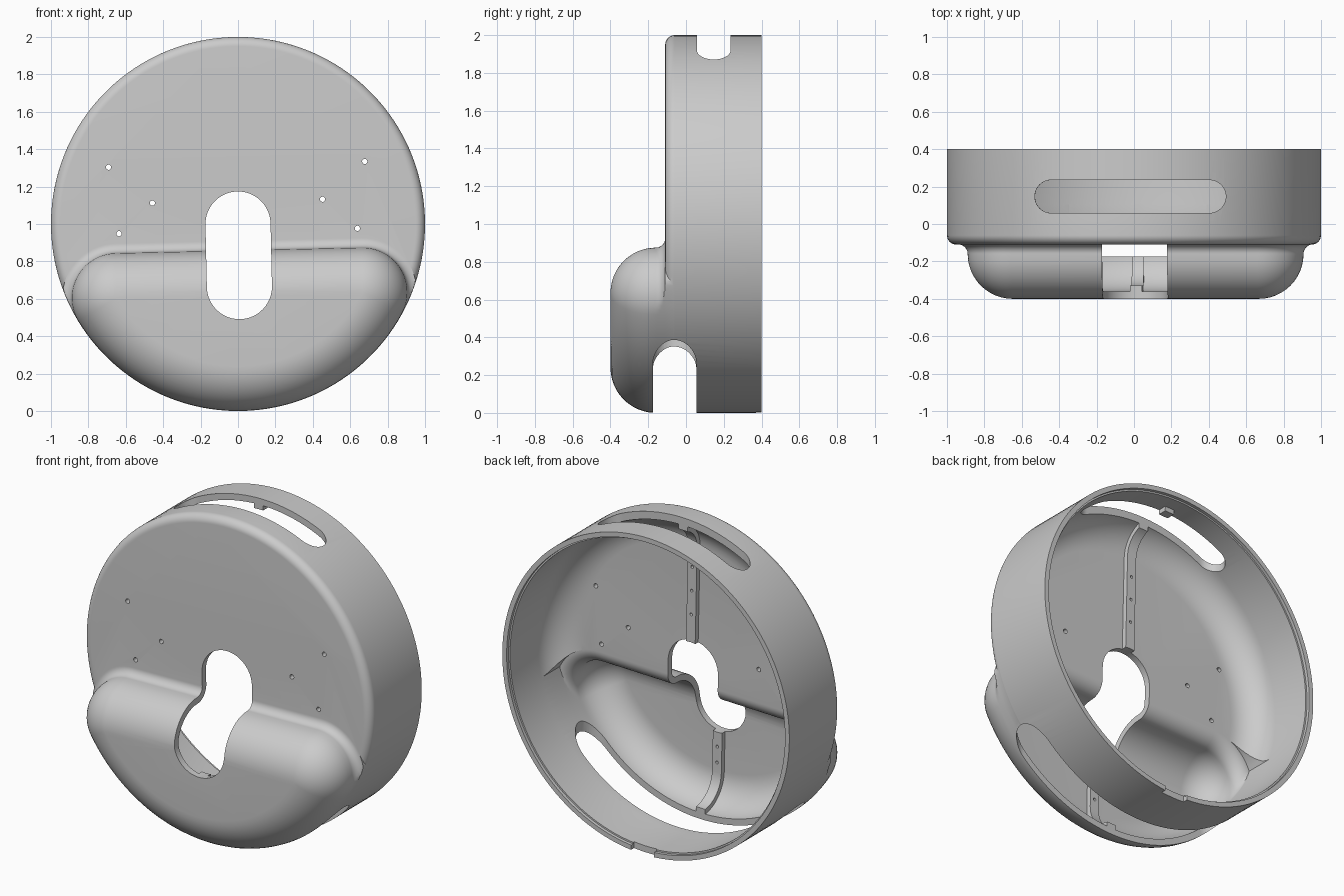
import bpy, bmesh
from math import sin, cos, pi, radians, atan2, sqrt, hypot

if "Cube" in bpy.data.objects:
    bpy.data.objects.remove(bpy.data.objects["Cube"])


def loft(name, rings):
    """Closed solid through rings with equal point counts."""
    bm = bmesh.new()
    vs = [[bm.verts.new(p) for p in ring] for ring in rings]
    n = len(vs[0])
    for a, b in zip(vs, vs[1:]):
        for i in range(n):
            j = (i + 1) % n
            bm.faces.new((a[i], a[j], b[j], b[i]))
    bm.faces.new(vs[0][::-1])
    bm.faces.new(vs[-1])
    bmesh.ops.remove_doubles(bm, verts=bm.verts, dist=1e-5)
    bmesh.ops.recalc_face_normals(bm, faces=bm.faces)
    me = bpy.data.meshes.new(name)
    bm.to_mesh(me)
    bm.free()
    ob = bpy.data.objects.new(name, me)
    bpy.context.collection.objects.link(ob)
    return ob


def disc(name, profile, n=144):
    """Turned solid around the y axis from (y, radius) pairs."""
    return loft(name, [[(r * cos(2 * pi * i / n), y, r * sin(2 * pi * i / n))
                        for i in range(n)] for y, r in profile])


def bulge(name, R, f, back, limit):
    """Disc segment swollen by a ball of radius R, flared by f where it meets the plate."""
    core, line, mid = 0.76, -0.38, -0.16
    cx = sqrt(core ** 2 - line ** 2)
    a = atan2(line, cx)

    def ring(y, rho):
        pts = [((core + rho) * cos(t), (core + rho) * sin(t))
               for t in (-pi - a + (pi + 2 * a) * i / 64 + 2 * pi for i in range(64))]
        k = 20
        for side, t0 in ((1, a), (-1, pi / 2)):
            pts += [(side * cx + rho * cos(t), line + rho * sin(t))
                    for t in (t0 + (pi / 2 - a) * i / k for i in range(k + 1))]
        out = []
        for x, z in pts:
            s = min(1, limit / hypot(x, z))
            out.append((x * s, y, z * s))
        return out

    q = [pi / 2 * i / 12 for i in range(13)]
    layers = [(back, R + f)]
    layers += [(mid + f * cos(t), R + f - f * sin(t)) for t in q]
    layers += [(mid - R * sin(t), R * cos(t)) for t in q[1:]]
    return loft(name, [ring(y, max(r, 0)) for y, r in layers])


def stadium(u0, v0, u1, v1, r, n=24):
    """Outline of a slot between two centres."""
    d = atan2(v1 - v0, u1 - u0)
    return [(u + r * cos(d + s + pi * i / n), v + r * sin(d + s + pi * i / n))
            for u, v, s in ((u1, v1, -pi / 2), (u0, v0, pi / 2)) for i in range(n + 1)]


def prism(name, pts, axis, lo, hi):
    put = {'x': lambda u, v, w: (w, u, v), 'y': lambda u, v, w: (u, w, v),
           'z': lambda u, v, w: (u, v, w)}[axis]
    return loft(name, [[put(u, v, w) for u, v in pts] for w in (lo, hi)])


def combine(target, tool, op):
    m = target.modifiers.new(op, 'BOOLEAN')
    m.object, m.operation, m.solver = tool, op, 'EXACT'
    bpy.context.view_layer.objects.active = target
    bpy.ops.object.modifier_apply(modifier=m.name)
    bpy.data.objects.remove(tool)


def box(u0, u1, v0, v1):
    return [(u0, v0), (u1, v0), (u1, v1), (u0, v1)]


arc = [pi / 2 * i / 10 for i in range(11)]

# Outer form: round drum with soft front edge, plus the swollen lower front
shell = disc("housing_shell", [(-0.06 - 0.05 * cos(t), 0.95 + 0.05 * sin(t)) for t in arc] + [(0.4, 1.0)])
combine(shell, bulge("bulge_outer", 0.24, 0.05, 0.0, 0.999), 'UNION')

# Hollow interior, open at the back with a stepped rim
combine(shell, disc("cavity", [(0.11 - 0.18 * cos(t), 0.78 + 0.18 * sin(t)) for t in arc]
                    + [(0.38, 0.96), (0.38, 0.97), (0.5, 0.97)]), 'DIFFERENCE')
combine(shell, bulge("bulge_inner", 0.20, 0.09, 0.11, 0.9595), 'DIFFERENCE')


# Inner ribs following the shell on the centre line
def rib(name, path):
    outer, inner = path(-0.012), path(0.03)
    combine(shell, prism(name, outer + inner[::-1], 'x', -0.032, 0.032), 'UNION')


rib("upper_rib", lambda d: [(0.29, 0.96 - d)]
    + [(0.11 - (0.18 - d) * sin(t), 0.78 + (0.18 - d) * cos(t)) for t in arc]
    + [(-0.07 + d, 0.1)])
rib("lower_rib", lambda d: [(-0.16 - (0.20 - d) * sin(t), -0.76 - (0.20 - d) * cos(t)) for t in arc]
    + [(-0.36 + d, -0.45)])

# Openings: keyhole, top slot, bottom slot, rim notch
combine(shell, prism("keyhole", stadium(0, 0.0, 0, -0.335, 0.174), 'y', -0.6, 0.2), 'DIFFERENCE')
combine(shell, prism("top_slot", stadium(-0.423, 0.147, 0.423, 0.147, 0.088), 'z', 0.5, 1.2), 'DIFFERENCE')
combine(shell, prism("bottom_slot", stadium(-0.66, -0.06, 0.66, -0.06, 0.115), 'z', -1.2, -0.5), 'DIFFERENCE')
combine(shell, prism("rim_notch", box(-0.08, 0.08, 0.37, 0.5), 'z', -1.2, -0.8), 'DIFFERENCE')

# Small screw holes, mirrored, and pin holes in the ribs
holes = [(s * x, z, 0.014) for s in (-1, 1) for x, z in ((0.685, 0.319), (0.455, 0.122), (0.6375, -0.0375))]
for x, z, r in holes:
    combine(shell, prism("screw_hole", stadium(x, z, x, z, r, 10), 'y', -0.2, 0.1), 'DIFFERENCE')
for z, lo, hi in ((0.35, -0.06, 0.1), (0.5, -0.06, 0.1), (0.65, -0.06, 0.1), (-0.6, -0.35, -0.2), (-0.7, -0.35, -0.2)):
    combine(shell, prism("pin_hole", stadium(0, z, 0, z, 0.009, 8), 'y', lo, hi), 'DIFFERENCE')

# Slight roll around the drum axis, then set on the ground
shell.location = (0, 0, 1)
shell.rotation_euler = (0, radians(-1.3), 0)
shell.select_set(True)
bpy.context.view_layer.objects.active = shell
bpy.ops.object.shade_smooth_by_angle(angle=radians(30))
